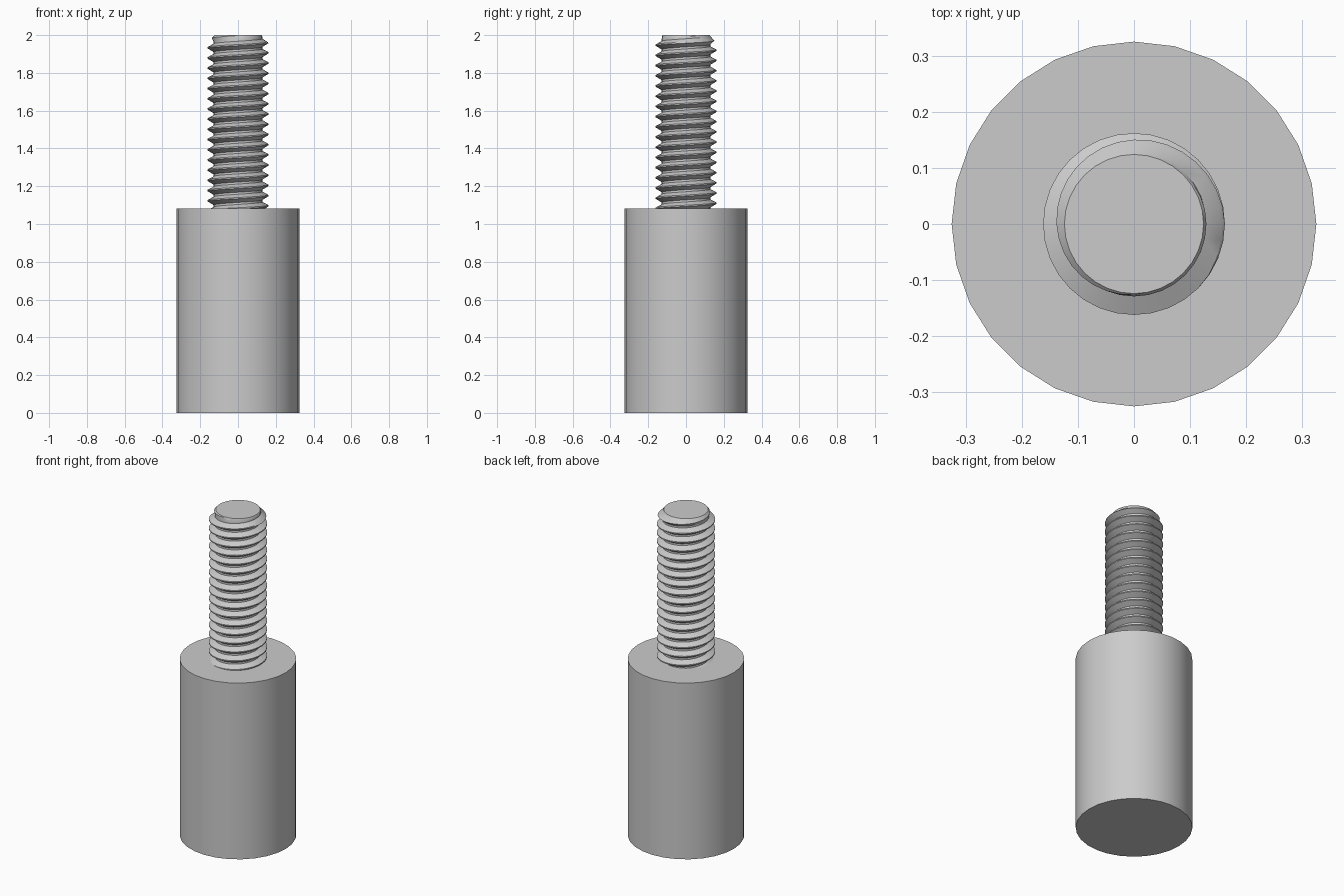
import bpy
import bmesh
import math

if "Cube" in bpy.data.objects:
    bpy.data.objects.remove(bpy.data.objects["Cube"], do_unlink=True)

BODY_RADIUS, BODY_TOP, TOP = 0.325, 1.083, 2.0
CREST, ROOT, TIP = 0.162, 0.129, 0.124
PITCH, SIDES = 0.054, 32

steel = bpy.data.materials.new("grey steel")
steel.use_nodes = True
colour = (0.6, 0.6, 0.6, 1)
steel.diffuse_color = colour
steel.node_tree.nodes["Principled BSDF"].inputs["Base Color"].default_value = colour


def finish(obj):
    """Give the part its material and smooth shading with sharp edges."""
    obj.data.materials.clear()
    obj.data.materials.append(steel)
    bpy.ops.object.select_all(action="DESELECT")
    obj.select_set(True)
    bpy.context.view_layer.objects.active = obj
    bpy.ops.object.shade_smooth_by_angle(angle=math.radians(30))


# Cylindrical body
bpy.ops.mesh.primitive_cylinder_add(
    vertices=28, radius=BODY_RADIUS, depth=BODY_TOP, location=(0, 0, BODY_TOP / 2))
body = bpy.context.object
body.name = "spacer_body"
finish(body)

# Threaded stud: one turn of the profile as (fraction of pitch, radius)
profile = [(0, ROOT), (0.2, ROOT), (0.56, CREST), (0.68, CREST)]
steps = len(profile)
base = BODY_TOP - 0.02
turns = math.ceil((TOP - base) / PITCH) + 2

bm = bmesh.new()
rows = []
for i in range(turns * steps):
    fraction, radius = profile[i % steps]
    row = []
    for j in range(SIDES):
        angle = math.tau * j / SIDES
        z = base + PITCH * (i // steps - 1 + fraction + j / SIDES)
        z = min(max(z, base), TOP)
        r = ROOT if z == base else min(radius, TIP + 0.9 * (TOP - z))
        row.append(bm.verts.new((r * math.cos(angle), r * math.sin(angle), z)))
    rows.append(row)

# Each row runs on into the row one pitch higher
for i in range(len(rows) - 1):
    for j in range(SIDES):
        if j < SIDES - 1:
            quad = (rows[i][j], rows[i][j + 1], rows[i + 1][j + 1], rows[i + 1][j])
        elif i + 1 + steps < len(rows):
            quad = (rows[i][j], rows[i + steps][0], rows[i + steps + 1][0], rows[i + 1][j])
        else:
            continue
        if max(v.co.z for v in quad) - min(v.co.z for v in quad) > 1e-6:
            bm.faces.new(quad)

# Flat tip, then merge the clamped ends of the thread
bmesh.ops.create_circle(bm, cap_ends=True, segments=SIDES, radius=TIP)
for v in bm.verts:
    if abs(v.co.z) < 1e-6:
        v.co.z = TOP
bmesh.ops.remove_doubles(bm, verts=bm.verts, dist=1e-4)
bmesh.ops.delete(bm, geom=[v for v in bm.verts if not v.link_faces], context="VERTS")
bmesh.ops.recalc_face_normals(bm, faces=bm.faces)

mesh = bpy.data.meshes.new("threaded_stud")
bm.to_mesh(mesh)
bm.free()
stud = bpy.data.objects.new("threaded_stud", mesh)
bpy.context.collection.objects.link(stud)
finish(stud)
